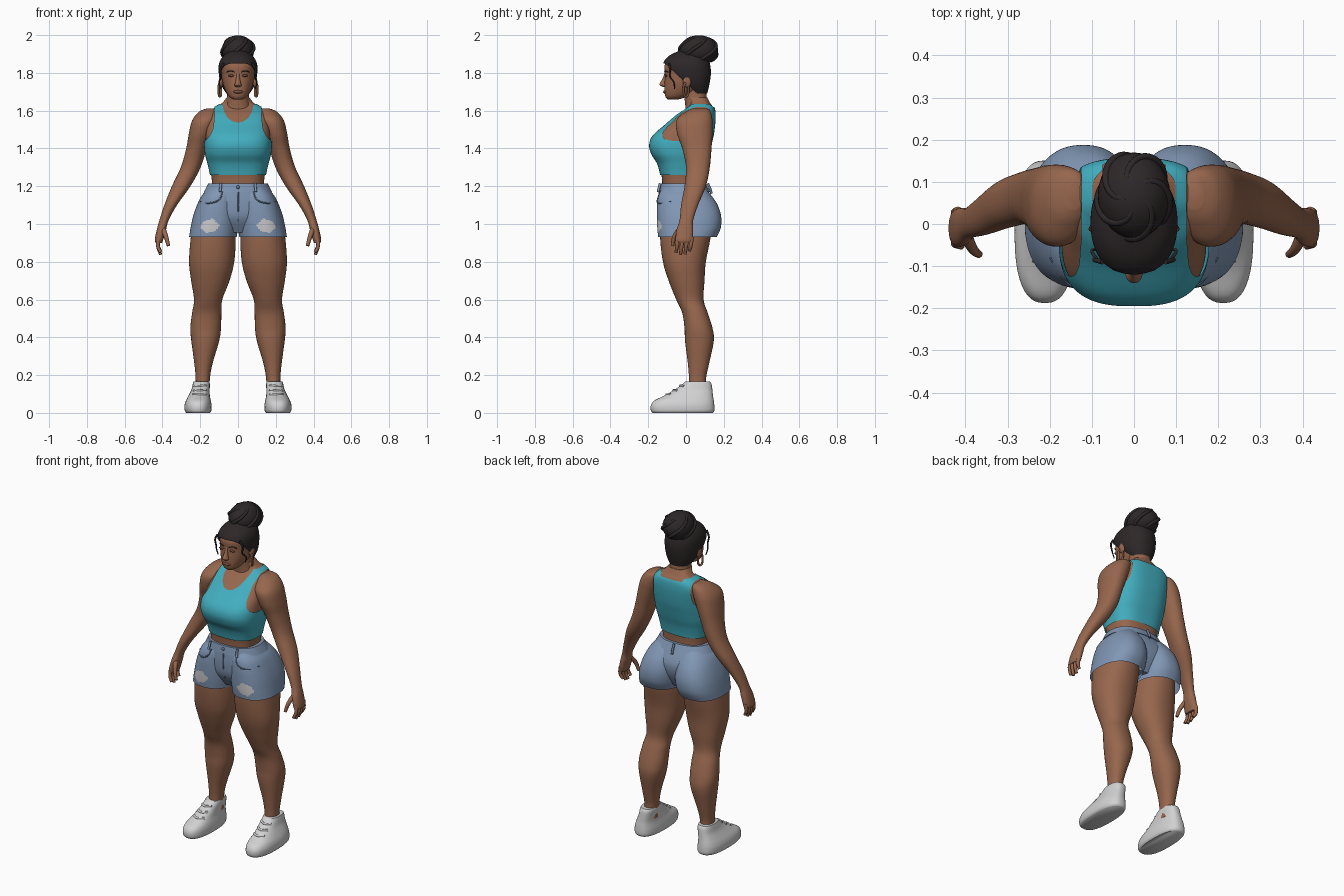
import bpy, bmesh, math
from mathutils import Vector
from mathutils.bvhtree import BVHTree

cube = bpy.data.objects.get("Cube")
if cube:
    bpy.data.objects.remove(cube)

made = []


def material(name, r, g, b):
    m = bpy.data.materials.new(name)
    m.use_nodes = True
    m.diffuse_color = (r, g, b, 1)
    bsdf = m.node_tree.nodes["Principled BSDF"]
    bsdf.inputs["Base Color"].default_value = (r, g, b, 1)
    bsdf.inputs["Roughness"].default_value = 0.8
    return m


SKIN = material("brown skin", .31, .135, .075)
TEAL = material("teal cotton", .055, .42, .52)
DENIM = material("blue denim", .22, .31, .46)
SEAM = material("dark denim", .13, .19, .3)
FRAY = material("frayed white", .6, .6, .62)
HAIR = material("black hair", .026, .02, .021)
SHOE = material("white shoe", .64, .64, .65)
LIPS = material("dark lips", .2, .075, .05)
BRONZE = material("bronze", .24, .11, .05)


def finish(name, bm, mats, rule=None):
    bmesh.ops.recalc_face_normals(bm, faces=bm.faces)
    if rule:
        for f in bm.faces:
            f.material_index = rule(f.calc_center_median())
    me = bpy.data.meshes.new(name)
    bm.to_mesh(me)
    bm.free()
    for m in mats:
        me.materials.append(m)
    ob = bpy.data.objects.new(name, me)
    bpy.context.collection.objects.link(ob)
    made.append(ob)
    return ob


def spline(a, b, c, d, t):
    return b + t / 2 * (c - a + t * (2*a - 5*b + 4*c - d + t * (3*(b - c) + d - a)))


def loft(name, rings, mats, power=2.2, grow=0, side=1, segs=48, steps=6,
         caps=True, cut=None, rule=None):
    """Skin of horizontal rings given as (z, x min, x max, y min, y max)."""
    n = len(rings)
    dense = []
    for i in range(n - 1):
        quad = [rings[min(max(k, 0), n - 1)] for k in range(i - 1, i + 3)]
        dense += [[spline(*v, s / steps) for v in zip(*quad)] for s in range(steps)]
    dense.append(rings[-1])
    bm = bmesh.new()
    loops = []
    for z, x0, x1, y0, y1 in dense:
        loop = []
        for k in range(segs):
            a = math.tau * k / segs
            c, s = math.cos(a), math.sin(a)
            px = math.copysign(abs(c) ** (2 / power), c)
            py = math.copysign(abs(s) ** (2 / power), s)
            x = (x0 + x1) / 2 + px * ((x1 - x0) / 2 + grow)
            y = (y0 + y1) / 2 + py * ((y1 - y0) / 2 + grow)
            loop.append(bm.verts.new((x * side, y, z)))
        loops.append(loop)
    for a, b in zip(loops, loops[1:]):
        for k in range(segs):
            j = (k + 1) % segs
            bm.faces.new((a[k], a[j], b[j], b[k]))
    if caps:
        bm.faces.new(loops[0])
        bm.faces.new(loops[-1])
    if cut:
        gone = [f for f in bm.faces if cut(f.calc_center_median())]
        bmesh.ops.delete(bm, geom=gone, context="FACES")
        # relax the stepped rim into a clean line
        for _ in range(6):
            move = {}
            for v in bm.verts:
                near = [e.other_vert(v).co for e in v.link_edges if e.is_boundary]
                if len(near) == 2:
                    move[v] = v.co / 2 + (near[0] + near[1]) / 4
            for v, co in move.items():
                v.co = co
    return finish(name, bm, mats, rule)


def sym(rings):
    return [(z, -r, r, y0, y1) for z, r, y0, y1 in rings]


def ball(name, mat, loc, size):
    bm = bmesh.new()
    bmesh.ops.create_uvsphere(bm, u_segments=28, v_segments=18, radius=1)
    for v in bm.verts:
        v.co = Vector(loc) + v.co * Vector(size)
    return finish(name, bm, [mat])


def tube(name, mat, pts, radius, tip=1, on=None, closed=False):
    """Rounded tube through points, optionally laid on another surface."""
    if on:
        me = on.data
        tree = BVHTree.FromPolygons([v.co for v in me.vertices],
                                    [p.vertices[:] for p in me.polygons])
        pts = [tree.find_nearest(Vector(p))[0] for p in pts]
    cu = bpy.data.curves.new(name, "CURVE")
    cu.dimensions = "3D"
    cu.bevel_depth, cu.bevel_resolution, cu.resolution_u = radius, 3, 6
    cu.use_fill_caps = True
    sp = cu.splines.new("BEZIER")
    sp.bezier_points.add(len(pts) - 1)
    sp.use_cyclic_u = closed
    for i, (bp, p) in enumerate(zip(sp.bezier_points, pts)):
        bp.co = p
        bp.handle_left_type = bp.handle_right_type = "AUTO"
        bp.radius = 1 + (tip - 1) * i / (len(pts) - 1)
    cu.materials.append(mat)
    ob = bpy.data.objects.new(name, cu)
    bpy.context.collection.objects.link(ob)
    made.append(ob)
    return ob


# torso and tank top
TORSO = sym([(1.15, .15, -.12, .1), (1.2, .138, -.125, .09), (1.26, .142, -.13, .09),
             (1.32, .155, -.147, .1), (1.37, .168, -.177, .115), (1.42, .172, -.188, .128),
             (1.47, .17, -.168, .14), (1.53, .166, -.1, .148), (1.58, .158, -.045, .15),
             (1.615, .125, .005, .145), (1.64, .085, .02, .128), (1.67, .06, .0, .112)])
loft("torso", TORSO, [SKIN], 2.7, segs=96)


def outside_tank(p):
    x = abs(p.x)
    arm = ((x - .21) / .085) ** 2 + ((p.z - 1.56) / .13) ** 2 < 1
    neck = p.y < .07 and (x / .082) ** 2 + ((p.z - 1.645) / .11) ** 2 < 1
    return (p.z < 1.26 or arm or neck or p.z > 1.635
            or (p.z > 1.55 and x > .125) or (p.z > 1.62 and x < .075))


tank = loft("tank_top", TORSO, [TEAL], 2.7, grow=.007, segs=128, steps=10,
            caps=False, cut=outside_tank)

# neck, head and face
loft("neck", sym([(1.58, .075, .0, .125), (1.64, .062, -.005, .113), (1.69, .057, -.012, .108),
                  (1.76, .06, -.02, .1)]), [SKIN])
loft("head", sym([(1.658, .022, -.095, -.045), (1.672, .045, -.108, .0), (1.7, .064, -.114, .06),
                  (1.74, .079, -.114, .1), (1.79, .086, -.112, .115), (1.84, .085, -.113, .112),
                  (1.88, .065, -.085, .09), (1.9, .03, -.04, .05)]), [SKIN], 2.25)
loft("nose", sym([(1.725, .012, -.122, -.1), (1.735, .02, -.138, -.1), (1.745, .016, -.139, -.1),
                  (1.77, .01, -.124, -.1), (1.8, .008, -.113, -.1)]), [SKIN], 2, segs=20)
ball("lips", LIPS, (0, -.11, 1.7), (.026, .011, .009))

# hair cap, bun and wisps
hair = loft("hair_cap", sym([(1.69, .062, -.01, .112), (1.74, .09, -.07, .124),
                             (1.8, .102, -.118, .132), (1.85, .1, -.121, .126),
                             (1.89, .078, -.09, .11), (1.92, .035, -.03, .07)]),
            [HAIR], segs=80, steps=9,
            cut=lambda p: p.z < 1.745 - .95 * p.y and p.z < 1.85 and p.y < .06)
bun = ball("hair_bun", HAIR, (0, .068, 1.92), (.086, .102, .079))
for k in range(5):
    turn = k * math.tau / 5
    path = []
    for i in range(9):
        up = -.9 + i * .28
        a = turn + i * .28
        path.append((.086 * math.cos(up) * math.cos(a),
                     .068 + .102 * math.cos(up) * math.sin(a), 1.92 + .071 * math.sin(up)))
    tube("bun_twist", HAIR, path, .011, .7)

# shorts body with waistband
HIPS = sym([(1.215, .152, -.135, .1), (1.17, .175, -.142, .122), (1.1, .203, -.145, .15),
            (1.03, .19, -.135, .14), (.955, .1, -.09, .1)])
hips = loft("shorts_body", HIPS, [DENIM], 2.4, segs=64)
loft("waistband", HIPS[:2], [DENIM], 2.4, grow=.005, segs=64)
tube("fly_seam", SEAM, [(.0, -.16, 1.2), (.002, -.16, 1.1), (.0, -.15, 1.0)], .004, on=hips)
ball("waist_button", SEAM, (0, -.143, 1.195), (.009, .006, .009))
tube("back_loop", SEAM, [(0, .115, 1.215), (0, .13, 1.18), (0, .135, 1.16)], .007)


def worn_patch(p):
    x = abs(p.x)
    ragged = 1 + .2 * math.sin(90 * x + 150 * p.z)
    return int(p.y < 0 and ((x - .15) / .048) ** 2 + ((p.z - .99) / .036) ** 2 < ragged)


for s, label in ((1, "left"), (-1, "right")):
    def at(pts):
        return [(x * s, y, z) for x, y, z in pts]

    # shorts leg, pocket seam and belt loop
    leg = loft(label + "_shorts_leg",
               [(1.19, .02, .155, -.125, .1), (1.15, .005, .192, -.146, .135),
                (1.1, .0, .217, -.153, .168), (1.04, -.004, .238, -.154, .186),
                (.98, .0, .251, -.152, .184), (.93, .007, .259, -.147, .162)],
               [DENIM, FRAY], 2.35, side=s, segs=112, steps=10, caps=False, rule=worn_patch)
    tube(label + "_pocket_seam", SEAM,
         at([(.08, -.15, 1.18), (.1, -.16, 1.13), (.15, -.14, 1.11), (.2, -.08, 1.12)]),
         .004, on=leg)
    tube(label + "_belt_loop", DENIM, at([(.09, -.137, 1.215), (.095, -.148, 1.17)]), .007)

    # leg
    loft(label + "_leg",
         [(1.02, .02, .235, -.13, .13), (.93, .012, .25, -.137, .13), (.8, .02, .259, -.122, .105),
          (.7, .045, .248, -.092, .098), (.6, .083, .233, -.052, .093),
          (.53, .088, .243, -.02, .115), (.45, .09, .252, -.008, .14),
          (.38, .1, .247, -.005, .147), (.26, .135, .231, .01, .122),
          (.18, .149, .224, .016, .106), (.1, .15, .225, .015, .11)], [SKIN], side=s)

    # shoe with laces
    shoe = loft(label + "_shoe",
                [(0, .148, .274, -.177, .142), (.012, .141, .282, -.186, .15),
                 (.04, .14, .283, -.186, .15), (.065, .144, .276, -.168, .147),
                 (.09, .149, .263, -.118, .143), (.12, .15, .248, -.066, .14),
                 (.15, .149, .24, -.022, .136), (.165, .152, .236, -.004, .128)],
                [SHOE], 2.5, side=s, steps=4)
    for i in range(3):
        y, z = -.105 + i * .035, .1 + i * .024
        tube(label + "_lace", SHOE, at([(.165, y + .02, z), (.2, y, z), (.24, y + .02, z)]),
             .006, on=shoe)

    # arm, hand and fingers
    loft(label + "_arm",
         [(1.612, .12, .165, .035, .11), (1.595, .105, .205, .0, .13),
          (1.55, .11, .242, -.05, .14), (1.48, .135, .26, -.047, .14),
          (1.4, .165, .274, -.02, .135), (1.3, .198, .303, .0, .126),
          (1.2, .252, .35, -.008, .105), (1.1, .323, .39, -.026, .064),
          (1.02, .367, .416, -.034, .038), (.97, .381, .43, -.05, .038),
          (.92, .395, .44, -.055, .036), (.9, .402, .436, -.05, .03)], [SKIN], side=s)
    for i in range(4):
        y = -.043 + i * .024
        drop = (.0, .012, .008, -.008)[i]
        tube(label + "_finger", SKIN,
             at([(.418, y, .93), (.424, y - .004, .885), (.41, y - .01, .85 - drop)]), .0125, .65)
    tube(label + "_thumb", SKIN,
         at([(.4, -.025, .98), (.382, -.06, .935), (.368, -.072, .885)]), .015, .6)

    # ear, earring, eye, brow and loose curl
    ball(label + "_ear", SKIN, (.09 * s, .005, 1.755), (.012, .022, .032))
    tube(label + "_earring", BRONZE,
         at([(.096, .0, 1.745), (.102, -.012, 1.71), (.096, .0, 1.675), (.09, .012, 1.71)]),
         .006, closed=True)
    ball(label + "_eye", LIPS, (.035 * s, -.106, 1.785), (.017, .007, .006))
    tube(label + "_brow", HAIR, at([(.018, -.113, 1.805), (.04, -.108, 1.811),
                                    (.06, -.095, 1.804)]), .0025)
    tube(label + "_curl", HAIR,
         at([(.075, -.09, 1.85), (.094, -.085, 1.815), (.088, -.085, 1.78),
             (.1, -.065, 1.75), (.092, -.06, 1.715)]), .006, .5)

# turn tubes into meshes and smooth everything
bpy.ops.object.select_all(action="DESELECT")
for ob in made:
    ob.select_set(True)
bpy.context.view_layer.objects.active = made[-1]
bpy.ops.object.convert(target="MESH")
bpy.ops.object.shade_smooth_by_angle(angle=math.radians(50))
